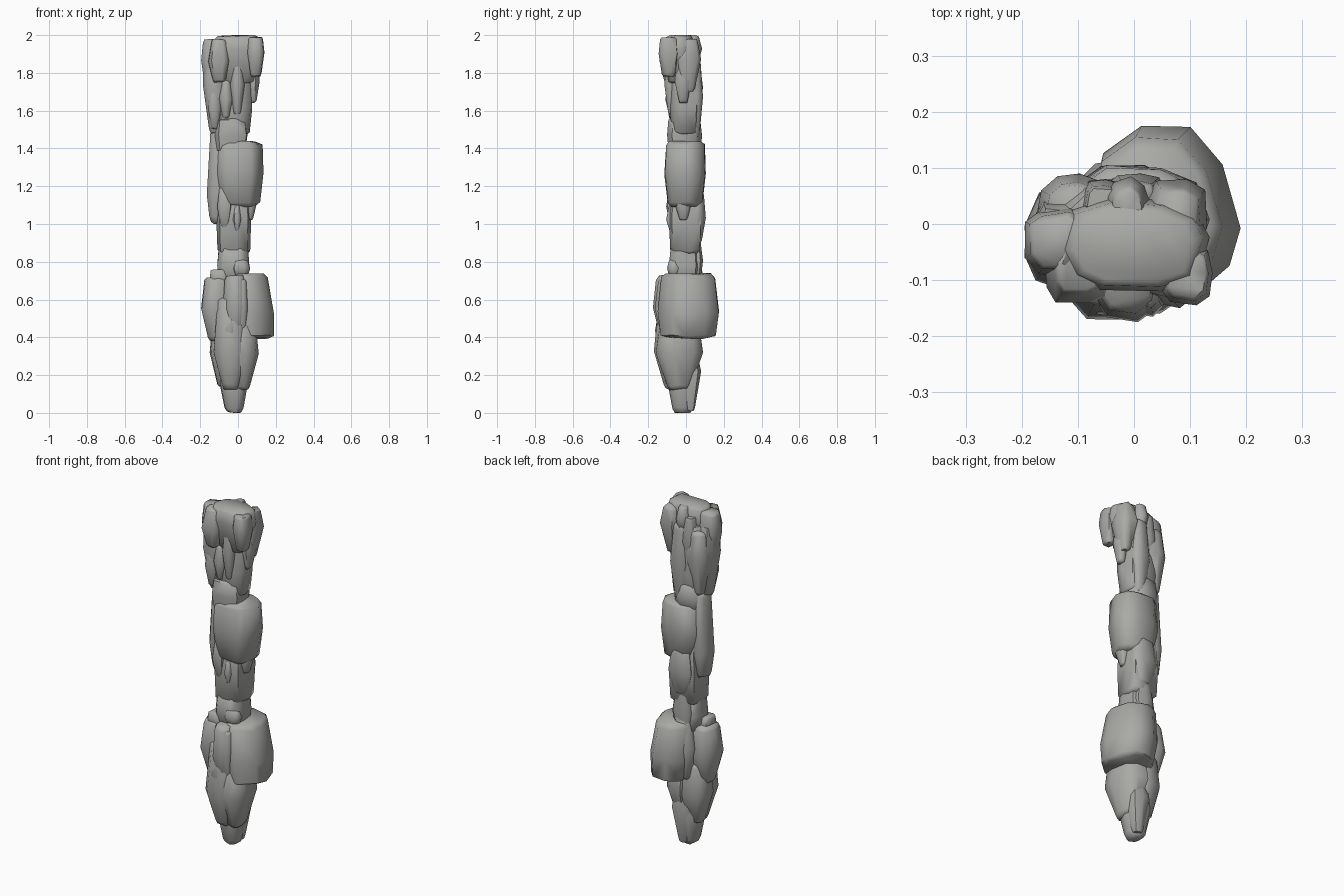
import bpy, bmesh, math, random

random.seed(7)

default_cube = bpy.data.objects.get("Cube")
if default_cube:
    bpy.data.objects.remove(default_cube, do_unlink=True)

# One plain stone colour
stone = bpy.data.materials.new("grey_stone")
stone.use_nodes = True
colour = (.4, .4, .385, 1)
stone.diffuse_color = colour
stone.node_tree.nodes["Principled BSDF"].inputs["Base Color"].default_value = colour


def signed_power(value, power):
    return math.copysign(abs(value) ** power, value)


def rock(name, x, y, z, bottom=.75, top=.75, belly=.5, lean=(0, 0), square=.7, sides=9):
    """Irregular convex boulder that fills the given x, y and z ranges."""
    bm = bmesh.new()
    turns = [(i + random.uniform(-.2, .2)) * math.tau / sides for i in range(sides)]
    radii = [random.uniform(.9, 1) for _ in turns]
    levels = ((0, bottom * .8), (.05, bottom), (belly, 1), (.95, top), (1, top * .85))
    for height, scale in levels:
        for turn, radius in zip(turns, radii):
            size = scale * radius * random.uniform(.96, 1)
            bm.verts.new((size * signed_power(math.cos(turn), square) + lean[0] * height,
                          size * signed_power(math.sin(turn), square) + lean[1] * height,
                          height + random.uniform(-.02, .02)))
    hull = bmesh.ops.convex_hull(bm, input=bm.verts)
    loose = [v for v in hull["geom_interior"] if isinstance(v, bmesh.types.BMVert)]
    bmesh.ops.delete(bm, geom=loose, context="VERTS")
    # Stretch the boulder to its exact ranges
    for axis, (low, high) in enumerate((x, y, z)):
        values = [v.co[axis] for v in bm.verts]
        start, span = min(values), max(values) - min(values)
        for v in bm.verts:
            v.co[axis] = low + (v.co[axis] - start) / span * (high - low)
    bmesh.ops.recalc_face_normals(bm, faces=bm.faces)
    mesh = bpy.data.meshes.new(name)
    bm.to_mesh(mesh)
    bm.free()
    mesh.materials.append(stone)
    obj = bpy.data.objects.new(name, mesh)
    bpy.context.collection.objects.link(obj)
    bpy.ops.object.select_all(action="DESELECT")
    obj.select_set(True)
    bpy.context.view_layer.objects.active = obj
    bpy.ops.object.shade_smooth_by_angle(angle=math.radians(50))
    return obj


# Blunt foot and the bulges just above it
rock("foot_stone", (-.1, .055), (-.1, .065), (0, .42), bottom=.65, top=.6, belly=.4, square=.8)
rock("foot_back_shard", (-.07, .06), (-.04, .08), (.01, .42), bottom=.5, top=.4, belly=.5)
rock("lower_front_bulge", (-.13, .06), (-.17, .03), (.12, .62),
     bottom=.5, top=.75, belly=.4, square=.85)
rock("lower_left_bulge", (-.15, .03), (-.09, .08), (.13, .5),
     bottom=.55, top=.85, square=.85)
rock("lower_right_bulge", (-.06, .11), (-.16, .09), (.12, .48),
     bottom=.5, top=.85, belly=.55, square=.8)

# Wide ring of boulders
rock("large_right_block", (-.08, .19), (-.15, .175), (.39, .74),
     bottom=.9, top=.87, belly=.4, lean=(-.2, 0), square=.95, sides=10)
rock("left_round_boulder", (-.195, -.02), (-.115, .07), (.38, .72),
     bottom=.6, top=.8, square=.85, sides=11)
rock("front_slab", (-.08, .05), (-.175, .02), (.38, .73), bottom=.6, top=.85)
rock("front_wedge", (-.08, 0), (-.165, -.04), (.32, .55), bottom=.3, top=.7)
rock("front_splinter", (0, .055), (-.165, -.05), (.4, .71), bottom=.4, top=.7)
rock("back_lower_slab", (-.1, .06), (-.02, .12), (.4, .78), bottom=.6, top=.5)
rock("left_cap_stone", (-.15, -.05), (-.09, .01), (.66, .76), top=.9, square=.5)

# Narrow waist
rock("waist_stone", (-.11, .06), (-.09, .07), (.68, .88), bottom=.9, top=.9, square=.6)
rock("waist_pebble", (-.03, .065), (-.1, -.02), (.72, .81))
rock("waist_back_shard", (-.08, .04), (0, .09), (.6, 1), bottom=.5, top=.5)
rock("middle_pillar", (-.115, .07), (-.09, .085), (.84, 1.22), bottom=.93, top=.9,
     square=.5, sides=8)
rock("middle_front_chip", (-.03, .02), (-.105, -.04), (.95, 1.1), bottom=.4, top=.6)
rock("middle_right_chip", (.02, .1), (-.06, .03), (1.02, 1.2), bottom=.5)
rock("middle_back_stone", (-.09, .07), (0, .105), (.9, 1.17), bottom=.6, top=.8)

# Middle block with a tall slab beside it
rock("middle_right_block", (-.125, .135), (-.115, .105), (1.09, 1.44),
     bottom=.85, top=.94, belly=.5, square=.75, sides=10)
rock("middle_left_slab", (-.165, -.03), (-.07, .065), (1, 1.52),
     bottom=.75, top=.85, belly=.3, lean=(.2, 0), square=.7)
rock("middle_front_shard", (-.11, -.03), (-.105, 0), (.98, 1.2), bottom=.6, top=.7)

# Neck below the head
rock("neck_stone", (-.13, .05), (-.1, .085), (1.38, 1.56), bottom=.9, top=.9, square=.65)
rock("upper_pillar", (-.13, .075), (-.085, .075), (1.46, 1.9), bottom=.88, top=.95, belly=.35)
rock("upper_back_slab", (-.06, .06), (0, .09), (1.45, 1.9), bottom=.6, top=.7)
rock("upper_left_shard", (-.185, -.06), (-.095, .05), (1.48, 1.9),
     bottom=.65, top=.85, belly=.6, lean=(-.25, 0))
rock("upper_back_shard", (-.175, -.04), (-.03, .09), (1.5, 1.88),
     bottom=.5, top=.75, belly=.6, square=.85)

# Thin shards on the front and right of the neck
for label, left, depth, low, high in (("outer", -.16, -.1, 1.5, 1.74),
                                      ("middle", -.1, -.11, 1.56, 1.76),
                                      ("inner", -.04, -.115, 1.58, 1.9),
                                      ("right", .04, -.06, 1.64, 1.88)):
    rock("neck_shard_" + label, (left, left + .075), (depth, depth + .09), (low, high),
         bottom=.55, top=.65)

# Head cluster
rock("head_main_stone", (-.14, .135), (-.12, .05), (1.74, 2), bottom=.65, top=.9,
     belly=.7, square=.8, sides=10)
rock("head_left_stone", (-.195, -.07), (-.09, .03), (1.7, 1.98), bottom=.65, top=.85, belly=.6)
rock("head_front_left_shard", (-.16, -.04), (-.14, -.02), (1.75, 1.98), bottom=.6, top=.7)
rock("head_front_right_stone", (.05, .14), (-.145, -.04), (1.78, 1.99),
     bottom=.65, top=.85, belly=.6)
rock("head_right_stone", (.02, .13), (-.06, .08), (1.7, 1.98), bottom=.5, top=.75, belly=.6)
rock("head_back_pebble", (-.05, .03), (-.03, .085), (1.85, 2), bottom=.7, top=.7)
rock("head_back_left_shard", (-.1, -.02), (0, .08), (1.66, 1.95), bottom=.4, top=.7)
